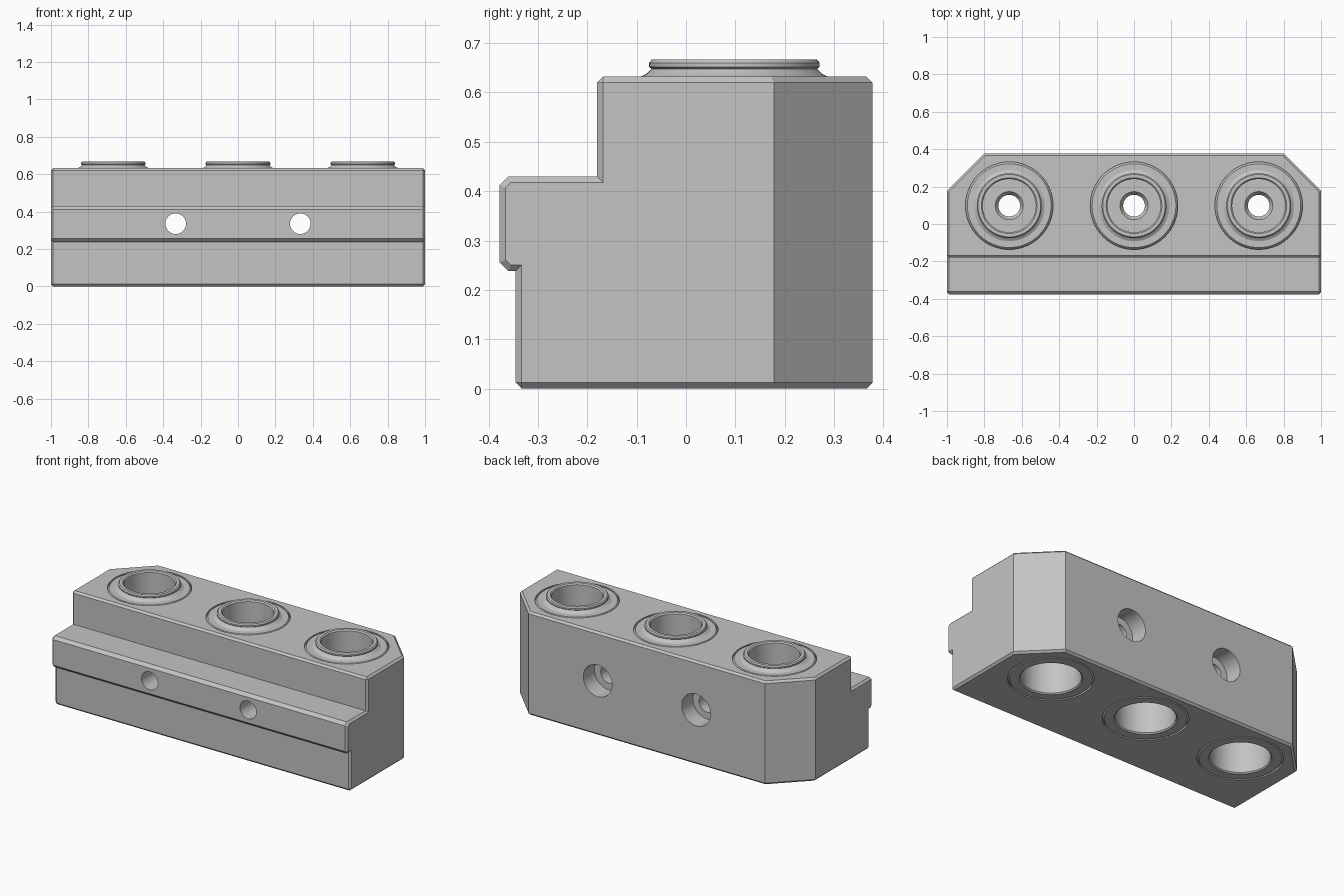
import bpy, bmesh, math
from mathutils import Vector

cube = bpy.data.objects.get("Cube")
if cube:
    bpy.data.objects.remove(cube, do_unlink=True)

BORE_Y = 0.098
BORE_X = (-0.667, 0, 0.667)
SCREW_X = (-0.333, 0.333)
TOP = 0.632
CH = 0.012

steel = bpy.data.materials.new("plain grey steel")
steel.use_nodes = True
GREY = (0.55, 0.55, 0.55, 1)
steel.diffuse_color = GREY
steel.node_tree.nodes["Principled BSDF"].inputs["Base Color"].default_value = GREY


def make_object(name, bm):
    bmesh.ops.recalc_face_normals(bm, faces=bm.faces)
    mesh = bpy.data.meshes.new(name)
    bm.to_mesh(mesh)
    bm.free()
    mesh.materials.append(steel)
    obj = bpy.data.objects.new(name, mesh)
    bpy.context.collection.objects.link(obj)
    return obj


def lathe(name, profile, steps=64):
    """Revolve a closed (radius, height) profile around z."""
    bm = bmesh.new()
    verts = [bm.verts.new((r, 0, z)) for r, z in profile]
    edges = [bm.edges.new((a, b)) for a, b in zip(verts, verts[1:] + verts[:1])]
    bmesh.ops.spin(bm, geom=verts + edges, axis=(0, 0, 1), cent=(0, 0, 0),
                   angle=2 * math.pi, steps=steps)
    bmesh.ops.remove_doubles(bm, verts=bm.verts, dist=1e-5)
    return make_object(name, bm)


def smooth(obj):
    bpy.ops.object.select_all(action='DESELECT')
    obj.select_set(True)
    bpy.context.view_layer.objects.active = obj
    bpy.ops.object.shade_smooth_by_angle(angle=math.radians(25))


# Stepped body: side profile (y, z) extruded along x
profile = [(-0.345, 0), (0.378, 0), (0.378, TOP), (-0.18, TOP), (-0.18, 0.43),
           (-0.36, 0.43), (-0.378, 0.412), (-0.378, 0.256), (-0.36, 0.238),
           (-0.345, 0.238)]
bm = bmesh.new()
end = bm.faces.new([bm.verts.new((-1, y, z)) for y, z in profile])
ext = bmesh.ops.extrude_face_region(bm, geom=[end])
bmesh.ops.translate(bm, vec=(2, 0, 0),
                    verts=[v for v in ext["geom"] if isinstance(v, bmesh.types.BMVert)])

# Cut off both rear corners
for side in (-1, 1):
    cut = bmesh.ops.bisect_plane(bm, geom=bm.verts[:] + bm.edges[:] + bm.faces[:],
                                 plane_co=(side, 0.178, 0), plane_no=(side, 1, 0),
                                 clear_outer=True)
    bmesh.ops.edgeloop_fill(bm, edges=[e for e in cut["geom_cut"]
                                       if isinstance(e, bmesh.types.BMEdge)])
bmesh.ops.recalc_face_normals(bm, faces=bm.faces)


# Break the outer edges, leaving inner corners and rear uprights sharp
def breakable(edge):
    a, b = (v.co for v in edge.verts)
    upright = abs(a.z - b.z) > 0.1 and min(a.y, b.y) > 0
    lip = abs(a.x - b.x) > 1 and min(a.y, b.y) < -0.35
    return edge.is_convex and not upright and not lip


bmesh.ops.bevel(bm, geom=[e for e in bm.edges if breakable(e)], offset=CH,
                offset_type='OFFSET', segments=1, profile=0.5,
                affect='EDGES', clamp_overlap=False)
body = make_object("stepped_body", bm)

# Cutters for the bushing seats and the counterbored screw holes
cutters = []
for x in BORE_X:
    c = lathe("seat_cutter", [(0, -0.1), (0.234, -0.1), (0.234, 0.8), (0, 0.8)])
    c.location = (x, BORE_Y, 0)
    cutters.append(c)
for x in SCREW_X:
    c = lathe("screw_hole_cutter", [(0, -0.5), (0.055, -0.5), (0.055, 0.27),
                                    (0.097, 0.27), (0.097, 0.5), (0, 0.5)], 48)
    c.location = (x, 0, 0.335)
    c.rotation_euler.x = -math.pi / 2
    cutters.append(c)
for c in cutters:
    mod = body.modifiers.new("hole", 'BOOLEAN')
    mod.operation = 'DIFFERENCE'
    mod.solver = 'EXACT'
    mod.object = c
bpy.context.view_layer.objects.active = body
for mod in body.modifiers[:]:
    bpy.ops.object.modifier_apply(modifier=mod.name)
for c in cutters:
    bpy.data.objects.remove(c, do_unlink=True)
smooth(body)

# Bushings: raised collar on top, wide bore below, small hole through the web
bushing_profile = [
    (0.172, 0), (0.224, 0), (0.234, 0.012), (0.234, 0.62), (0.224, TOP),
    (0.19, TOP), (0.178, 0.638), (0.168, 0.648), (0.173, 0.652), (0.173, 0.66),
    (0.167, 0.667), (0.149, 0.667), (0.142, 0.66), (0.142, 0.32),
    (0.075, 0.32), (0.058, 0.295), (0.058, 0.24), (0.165, 0.24), (0.165, 0.007)]
for name, x in zip(("right", "middle", "left"), BORE_X):
    bushing = lathe(name + "_bushing", bushing_profile)
    bushing.location = (x, BORE_Y, 0)
    smooth(bushing)
